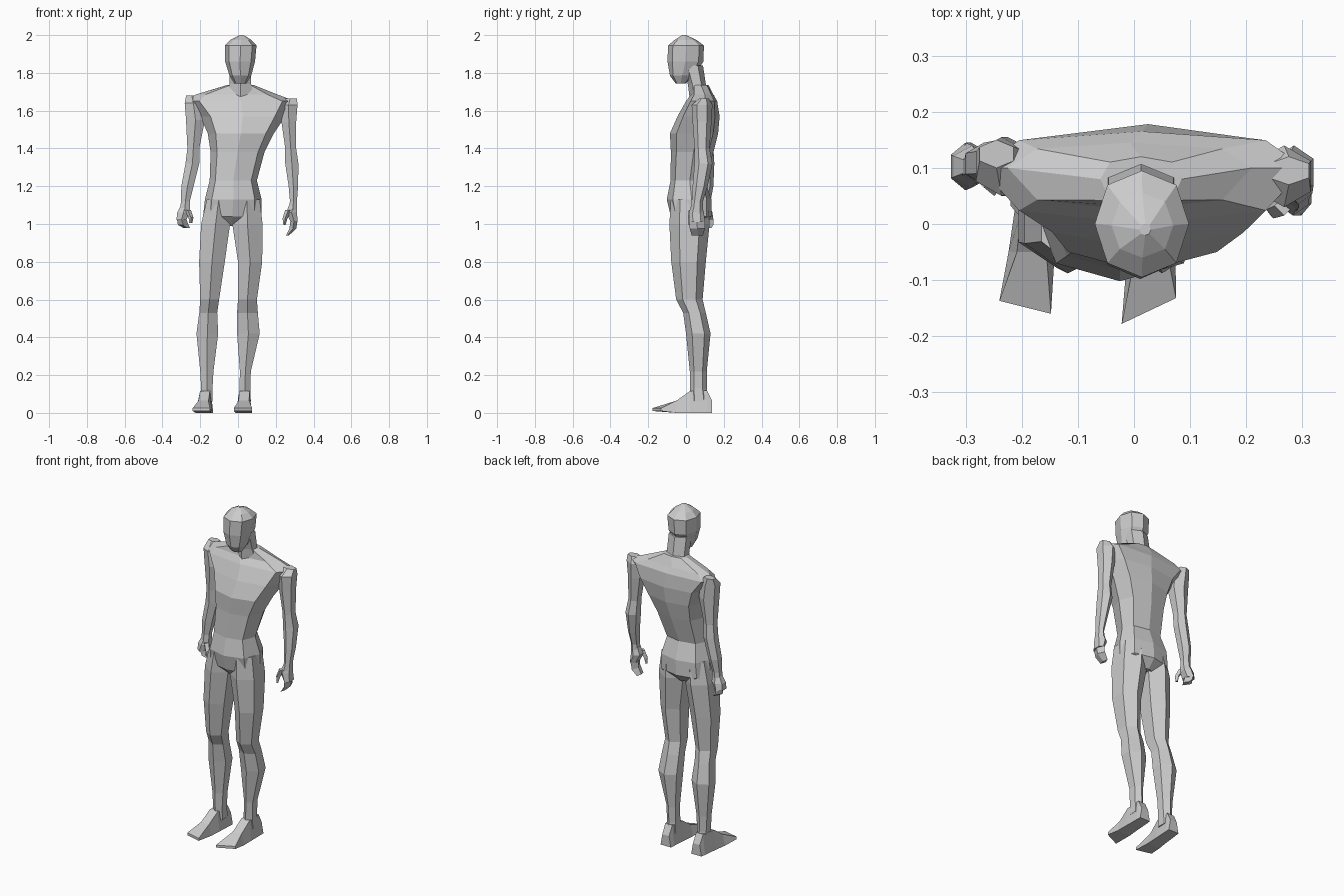
import bpy, bmesh, math


def loft(name, rings):
    """Skin a list of closed point loops and cap both ends."""
    bm = bmesh.new()
    loops = [[bm.verts.new(p) for p in ring] for ring in rings]
    n = len(loops[0])
    for a, b in zip(loops, loops[1:]):
        for i in range(n):
            j = (i + 1) % n
            bm.faces.new((a[i], a[j], b[j], b[i]))
    bm.faces.new(loops[0])
    bm.faces.new(loops[-1])
    bmesh.ops.recalc_face_normals(bm, faces=bm.faces)
    mesh = bpy.data.meshes.new(name)
    bm.to_mesh(mesh)
    bm.free()
    obj = bpy.data.objects.new(name, mesh)
    bpy.context.collection.objects.link(obj)
    return obj


def section(z, x0, x1, y0, y1, ys=None, n=6, droop=0.0, power=1.0):
    """Horizontal n-gon filling x0..x1, y0..y1; side corners sit at depth ys."""
    ys = (y0 + y1) / 2 if ys is None else ys
    start = math.pi / 2
    angles = [start + 2 * math.pi * i / n for i in range(n)]
    wide = max(abs(math.cos(a)) for a in angles)
    pts = []
    for a in angles:
        c, s = math.cos(a) / wide, math.sin(a)
        c = math.copysign(abs(c) ** power, c)
        s = math.copysign(abs(s) ** power, s)
        pts.append(((x0 + x1) / 2 + c * (x1 - x0) / 2,
                    ys + s * (y1 - ys if s > 0 else ys - y0),
                    z + droop * s))
    return pts


def limb(name, rows, n=6, **kw):
    return loft(name, [section(*r, n=n, **kw) for r in rows])


# Torso: pelvis, waist, chest and wide shoulder yoke up to the neck
limb("torso", [
    (0.99, -0.09, 0.03, -0.03, 0.09, 0.03),
    (1.04, -0.185, 0.125, -0.08, 0.135, 0.03),
    (1.13, -0.175, 0.125, -0.102, 0.135, 0.03),
    (1.23, -0.15, 0.10, -0.082, 0.10, 0.02),
    (1.38, -0.145, 0.14, -0.08, 0.145, 0.04),
    (1.48, -0.16, 0.19, -0.085, 0.17, 0.06),
    (1.57, -0.20, 0.25, -0.045, 0.178, 0.08),
    (1.65, -0.275, 0.305, 0.00, 0.165, 0.10),
    (1.685, -0.225, 0.21, 0.025, 0.145, 0.10),
    (1.735, -0.06, 0.085, 0.03, 0.12, 0.08),
], n=8, power=0.8)

# Neck and faceted head
limb("neck", [
    (1.66, -0.06, 0.085, 0.02, 0.13),
    (1.74, -0.045, 0.07, 0.01, 0.105),
    (1.84, -0.045, 0.07, -0.02, 0.09),
])
limb("head", [
    (1.745, -0.02, 0.045, -0.055, 0.00),
    (1.785, -0.045, 0.07, -0.085, 0.045),
    (1.86, -0.068, 0.09, -0.098, 0.092),
    (1.945, -0.07, 0.098, -0.095, 0.095),
    (1.975, -0.04, 0.07, -0.06, 0.055),
    (2.0, 0.01, 0.03, -0.02, 0.00),
], n=8, power=0.9)

# Legs: thigh, knee, calf, ankle
limb("left_leg", [
    (1.13, -0.165, -0.04, -0.08, 0.115),
    (1.00, -0.195, -0.042, -0.088, 0.125),
    (0.80, -0.206, -0.07, -0.078, 0.105),
    (0.60, -0.20, -0.10, -0.052, 0.088),
    (0.53, -0.205, -0.11, -0.015, 0.105),
    (0.42, -0.22, -0.105, 0.00, 0.13),
    (0.22, -0.20, -0.13, 0.02, 0.11),
    (0.13, -0.195, -0.135, 0.02, 0.11),
    (0.06, -0.195, -0.135, 0.02, 0.12),
])
limb("right_leg", [
    (1.13, -0.02, 0.115, -0.08, 0.115),
    (1.00, -0.03, 0.13, -0.088, 0.125),
    (0.80, 0.00, 0.128, -0.078, 0.105),
    (0.60, 0.00, 0.10, -0.052, 0.088),
    (0.53, -0.005, 0.105, -0.015, 0.105),
    (0.42, -0.005, 0.115, 0.00, 0.13),
    (0.22, 0.01, 0.068, 0.02, 0.11),
    (0.13, 0.008, 0.065, 0.02, 0.11),
    (0.06, 0.005, 0.068, 0.02, 0.12),
])


# Feet: wedges from heel to splayed toe edge
def foot(name, heel_x, toe_left, toe_right):
    rings = []
    # (fraction towards toe, heel-side depth, top height, top narrowing)
    for t, y, top, pinch in [(0, 0.138, 0.065, 0.012), (0.1, 0.11, 0.12, 0.012),
                             (0.35, 0.02, 0.115, 0.012), (0.6, -0.05, 0.065, 0.015),
                             (1, None, 0.025, 0.0)]:
        xl = heel_x - 0.034 + t * (toe_left[0] - heel_x + 0.034)
        xr = heel_x + 0.034 + t * (toe_right[0] - heel_x - 0.034)
        yl, yr = (toe_left[1], toe_right[1]) if y is None else (y, y)
        z = 0.01 if y is None else 0.0
        rings.append([(xl, yl, z), (xr, yr, z),
                      (xr - pinch, yr, top), (xl + pinch, yl, top)])
    loft(name, rings)


foot("left_foot", -0.165, (-0.24, -0.137), (-0.148, -0.16))
foot("right_foot", 0.038, (-0.022, -0.178), (0.075, -0.132))

# Arms: shoulder cap, elbow, forearm, wrist
limb("left_arm", [
    (1.68, -0.275, -0.215, 0.10, 0.15),
    (1.64, -0.282, -0.19, 0.05, 0.155),
    (1.55, -0.275, -0.175, 0.05, 0.155),
    (1.40, -0.268, -0.205, 0.065, 0.145),
    (1.32, -0.278, -0.205, 0.07, 0.15),
    (1.20, -0.300, -0.235, 0.07, 0.145),
    (1.12, -0.302, -0.255, 0.075, 0.13),
    (1.06, -0.308, -0.255, 0.07, 0.13),
])
limb("right_arm", [
    (1.665, 0.24, 0.312, 0.07, 0.12),
    (1.63, 0.22, 0.315, 0.03, 0.14),
    (1.54, 0.23, 0.308, 0.035, 0.135),
    (1.40, 0.25, 0.308, 0.045, 0.125),
    (1.32, 0.25, 0.320, 0.045, 0.14),
    (1.20, 0.268, 0.318, 0.035, 0.115),
    (1.12, 0.275, 0.312, 0.03, 0.09),
    (1.06, 0.265, 0.312, 0.02, 0.09),
])


# Hands: tapered palm, curled finger block and thumb
limb("left_palm", [
    (1.10, -0.302, -0.255, 0.08, 0.125),
    (1.06, -0.322, -0.255, 0.065, 0.14),
    (1.02, -0.326, -0.275, 0.06, 0.145),
])
limb("left_fingers", [
    (1.03, -0.324, -0.275, 0.065, 0.145),
    (0.995, -0.318, -0.262, 0.07, 0.145),
    (0.98, -0.290, -0.255, 0.085, 0.135),
], n=4)
limb("left_thumb", [
    (1.075, -0.285, -0.250, 0.065, 0.10),
    (1.035, -0.262, -0.236, 0.05, 0.08),
    (1.005, -0.258, -0.242, 0.055, 0.07),
], n=4)
limb("right_palm", [
    (1.10, 0.270, 0.312, 0.03, 0.085),
    (1.06, 0.255, 0.312, 0.015, 0.095),
    (1.01, 0.280, 0.316, 0.015, 0.10),
])
limb("right_fingers", [
    (1.02, 0.278, 0.316, 0.015, 0.10),
    (0.975, 0.272, 0.308, 0.02, 0.10),
    (0.94, 0.254, 0.270, 0.03, 0.09),
], n=4)
limb("right_thumb", [
    (1.075, 0.250, 0.285, 0.015, 0.05),
    (1.03, 0.236, 0.262, 0.01, 0.04),
    (0.995, 0.240, 0.252, 0.012, 0.03),
], n=4)
